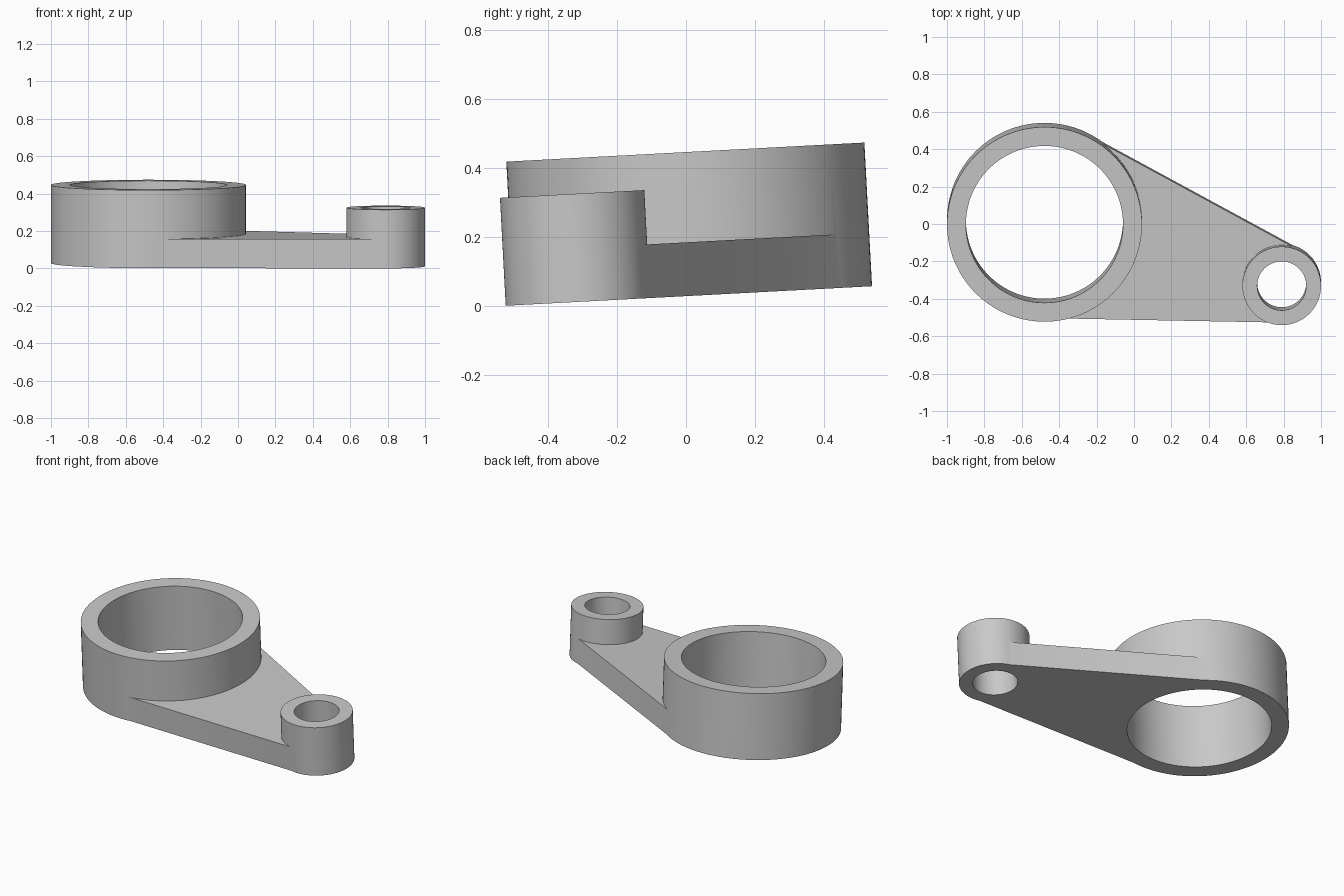
import bpy, bmesh, math
from mathutils import Matrix, Vector

cube = bpy.data.objects.get("Cube")
if cube:
    bpy.data.objects.remove(cube, do_unlink=True)

TILT = math.radians(3.05)
SEGMENTS = 128
ring = dict(center=Vector((-0.4785, 0.02)), outer=0.521, bore=0.42, height=0.418)
boss = dict(center=Vector((0.79, -0.315)), outer=0.21, bore=0.131, height=0.314)
PLATE_HEIGHT = 0.156
PLATE_INSET = 0.005

grey = bpy.data.materials.new("plain grey")
grey.use_nodes = True
colour = (0.58, 0.58, 0.58, 1)
grey.diffuse_color = colour
grey.node_tree.nodes["Principled BSDF"].inputs["Base Color"].default_value = colour


def circle(center, radius, start=0.0, sweep=math.tau, count=SEGMENTS):
    return [center + radius * Vector((math.cos(start + sweep * i / count),
                                      math.sin(start + sweep * i / count)))
            for i in range(count)]


def prism(name, outline, bottom, top):
    """Extrude a counter-clockwise outline upwards into a closed solid."""
    bm = bmesh.new()
    base = bm.faces.new([bm.verts.new((p.x, p.y, bottom)) for p in outline])
    grown = bmesh.ops.extrude_face_region(bm, geom=[base], use_keep_orig=True)
    verts = [g for g in grown["geom"] if isinstance(g, bmesh.types.BMVert)]
    bmesh.ops.translate(bm, verts=verts, vec=(0, 0, top - bottom))
    bmesh.ops.recalc_face_normals(bm, faces=bm.faces)
    mesh = bpy.data.meshes.new(name)
    bm.to_mesh(mesh)
    bm.free()
    mesh.materials.append(grey)
    obj = bpy.data.objects.new(name, mesh)
    bpy.context.collection.objects.link(obj)
    return obj


def combine(target, other, operation):
    bpy.context.view_layer.objects.active = target
    mod = target.modifiers.new(operation.lower(), "BOOLEAN")
    mod.operation = operation
    mod.solver = "EXACT"
    mod.object = other
    bpy.ops.object.modifier_apply(modifier=mod.name)
    bpy.data.objects.remove(other, do_unlink=True)


# Tapered plate: outline wrapping both round ends along their tangents
axis = boss["center"] - ring["center"]
heading = math.atan2(axis.y, axis.x)
spread = math.acos((ring["outer"] - boss["outer"]) / axis.length)
outline = circle(boss["center"], boss["outer"] - PLATE_INSET,
                 heading - spread, 2 * spread)
outline += circle(ring["center"], ring["outer"] - PLATE_INSET,
                  heading + spread, math.tau - 2 * spread)
arm = prism("link_arm", outline, 0, PLATE_HEIGHT)

# Large ring and small boss, then their through bores
for name, part in (("large_ring", ring), ("small_boss", boss)):
    body = prism(name, circle(part["center"], part["outer"]), 0, part["height"])
    combine(arm, body, "UNION")
for name, part in (("large_bore", ring), ("small_bore", boss)):
    cutter = prism(name, circle(part["center"], part["bore"]), -0.1, 0.6)
    cutter.hide_render = True
    combine(arm, cutter, "DIFFERENCE")

# Slight backward tilt, resting on the front of the boss
arm.data.transform(Matrix.Rotation(TILT, 4, "X"))
low = min(v.co.z for v in arm.data.vertices)
mid = [(min(v.co[i] for v in arm.data.vertices)
        + max(v.co[i] for v in arm.data.vertices)) / 2 for i in range(2)]
arm.data.transform(Matrix.Translation((-mid[0], -mid[1], -low)))

bpy.ops.object.select_all(action="DESELECT")
arm.select_set(True)
bpy.context.view_layer.objects.active = arm
bpy.ops.object.shade_smooth_by_angle(angle=math.radians(25))
